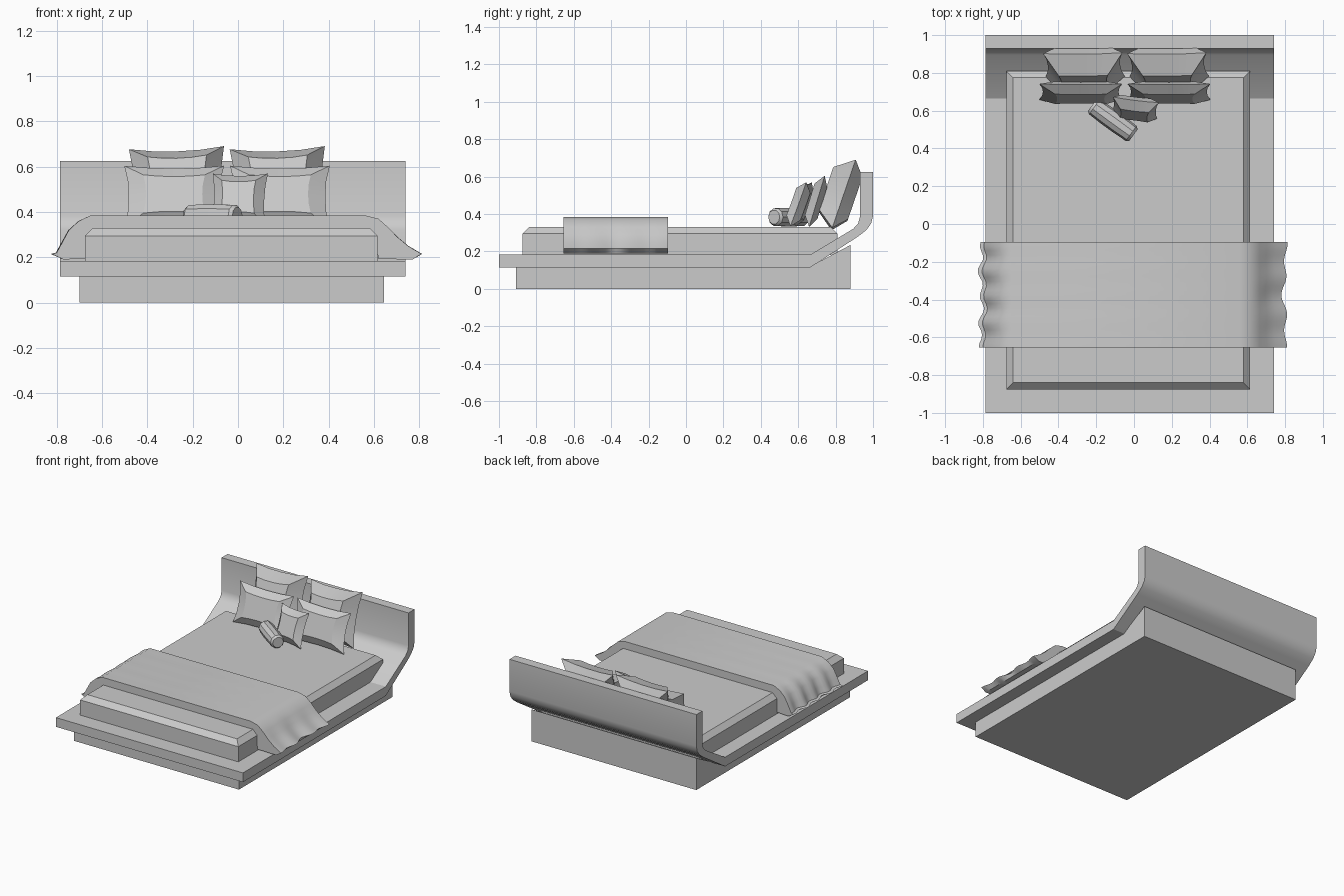
import bpy, bmesh, math
from mathutils import Matrix

cube = bpy.data.objects.get("Cube")
if cube:
    bpy.data.objects.remove(cube, do_unlink=True)

GREY = (0.6, 0.6, 0.6, 1)
grey = bpy.data.materials.new("plain grey")
grey.use_nodes = True
grey.diffuse_color = GREY
grey.node_tree.nodes["Principled BSDF"].inputs["Base Color"].default_value = GREY


def loft(name, rings, smooth=None):
    """Skin a closed solid over matching rings of points."""
    bm = bmesh.new()
    loops = [[bm.verts.new(p) for p in ring] for ring in rings]
    for a, b in zip(loops, loops[1:]):
        n = len(a)
        for i in range(n):
            j = (i + 1) % n
            bm.faces.new((a[i], a[j], b[j], b[i]))
    bm.faces.new(loops[0])
    bm.faces.new(loops[-1])
    bmesh.ops.recalc_face_normals(bm, faces=bm.faces)
    mesh = bpy.data.meshes.new(name)
    bm.to_mesh(mesh)
    bm.free()
    mesh.materials.append(grey)
    ob = bpy.data.objects.new(name, mesh)
    bpy.context.collection.objects.link(ob)
    if smooth:
        bpy.ops.object.select_all(action="DESELECT")
        ob.select_set(True)
        bpy.context.view_layer.objects.active = ob
        bpy.ops.object.shade_smooth_by_angle(angle=math.radians(smooth))
    return ob


def extrude_x(name, profile, x0, x1, smooth=None):
    return loft(name, [[(x, y, z) for y, z in profile] for x in (x0, x1)], smooth)


# Plinth, its top following the slope under the headboard
extrude_x("base", [(-0.91, 0), (0.88, 0), (0.88, 0.235), (0.66, 0.118), (-0.91, 0.118)],
          -0.70, 0.645)

# Platform and headboard in one bent slab
extrude_x("platform_headboard", [
    (-1, 0.115), (0.665, 0.115), (0.92, 0.28), (0.965, 0.315), (0.99, 0.35), (1, 0.39),
    (1, 0.625), (0.93, 0.625), (0.93, 0.385), (0.92, 0.35), (0.895, 0.322),
    (0.665, 0.183), (-1, 0.183)], -0.785, 0.74, 30)


# Mattress with a chamfered top edge
def rectangle(inset, z):
    x0, x1, y0, y1 = -0.675 + inset, 0.615 - inset, -0.875 + inset, 0.81 - inset
    return [(x0, y0, z), (x1, y0, z), (x1, y1, z), (x0, y1, z)]


loft("mattress", [rectangle(0, 0.18), rectangle(0, 0.295), rectangle(0.035, 0.33)])

# Throw draped across the bed, its hems waving along y
LEFT_HEM = [(-0.81, 0.18), (-0.79, 0.22), (-0.77, 0.26), (-0.74, 0.32), (-0.70, 0.36), (-0.65, 0.385)]
RIGHT_HEM = [(0.56, 0.385), (0.62, 0.37), (0.665, 0.33), (0.70, 0.29), (0.745, 0.25), (0.80, 0.215)]
BODY = [(0.77, 0.19), (0.62, 0.193), (0.6, 0.3), (-0.66, 0.3), (-0.675, 0.195), (-0.77, 0.19)]
rings = []
STEPS = 24
for i in range(STEPS + 1):
    t = i / STEPS
    y = -0.655 + 0.56 * t
    ring = []
    for x, z in [(-0.81, 0.215)] + LEFT_HEM[1:] + RIGHT_HEM + BODY:
        drop = max(0, (abs(x) - 0.66) / 0.15) if z > 0.2 else 0
        if x < 0:
            x -= drop * (0.012 * math.cos(26 * t) + 0.006 * math.sin(11 * t))
        else:
            x += drop * (0.012 * math.cos(19 * t) + 0.008 * math.sin(9 * t) - 0.002)
        ring.append((x, y, z))
    rings.append(ring)
loft("throw_blanket", rings, 35)


# Pillows: pinched corners, concave seams and a flat raised middle
def pillow(name, centre, width, height, front, back, tilt, yaw=0, roll=0):
    corners = [(-1, -1), (1, -1), (1, 1), (-1, 1)]
    outline = []
    for (ax, az), (bx, bz) in zip(corners, corners[1:] + corners[:1]):
        for k in range(4):
            s = k / 4
            pull = 1 - 0.09 * math.sin(math.pi * s) ** 0.7 if k else 1
            x, z = ax + (bx - ax) * s, az + (bz - az) * s
            if ax == bx:
                x *= pull
            else:
                z *= pull
            outline.append((x * width / 2, z * height / 2))

    def ring(scale, y):
        return [(x * scale, y, z * scale) for x, z in outline]

    ob = loft(name, [ring(0.62, -front), ring(1, 0), ring(0.62, back)], 25)
    turn = (Matrix.Rotation(math.radians(yaw), 4, "Z")
            @ Matrix.Rotation(math.radians(-tilt), 4, "X")
            @ Matrix.Rotation(math.radians(-roll), 4, "Y"))
    ob.matrix_world = Matrix.Translation(centre) @ turn


for side, x_back, x_front in (("right", -0.265, -0.282), ("left", 0.18, 0.185)):
    pillow(side + "_back_pillow", (x_back, 0.842, 0.502), 0.42, 0.385, 0.1, 0.065, 19, roll=2)
    pillow(side + "_front_pillow", (x_front, 0.70, 0.468), 0.44, 0.285, 0.04, 0.03, 17)
pillow("small_pillow", (0.005, 0.615, 0.452), 0.245, 0.25, 0.045, 0.035, 20, yaw=-7)

# Bolster lying at an angle, with rounded ends
rings = []
for along, radius in ((-0.135, 0.038), (-0.12, 0.049), (-0.04, 0.052),
                      (0.04, 0.052), (0.12, 0.049), (0.135, 0.038)):
    rings.append([(along, radius * math.cos(a), radius * math.sin(a))
                  for a in (math.tau * k / 10 for k in range(10))])
bolster = loft("bolster", rings, 30)
bolster.matrix_world = (Matrix.Translation((-0.112, 0.55, 0.384))
                        @ Matrix.Rotation(math.radians(-36), 4, "Z"))
